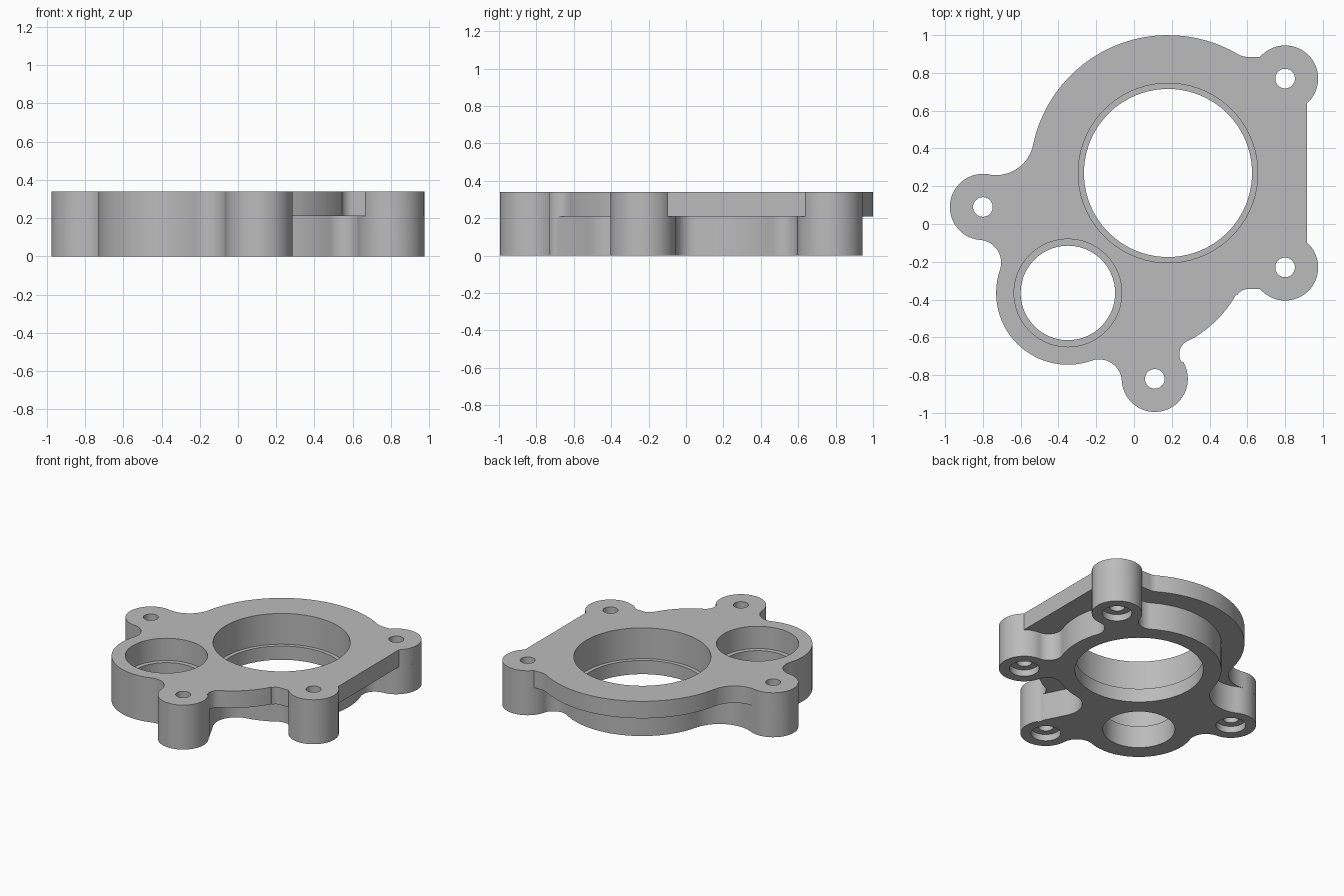
import bpy
import bmesh
from math import atan2, ceil, cos, hypot, pi, sin, sqrt

if "Cube" in bpy.data.objects:
    bpy.data.objects.remove(bpy.data.objects["Cube"], do_unlink=True)

HEIGHT, STEP = 0.34, 0.21

grey = bpy.data.materials.new("cast grey")
grey.use_nodes = True
GREY = (0.5, 0.5, 0.5, 1)
grey.diffuse_color = GREY
grey.node_tree.nodes["Principled BSDF"].inputs["Base Color"].default_value = GREY


def fillet(c1, c2, r):
    """Concave circle touching two circles, on the left of c1 -> c2."""
    dx, dy = c2[0] - c1[0], c2[1] - c1[1]
    d = hypot(dx, dy)
    a = ((c1[2] + r) ** 2 - (c2[2] + r) ** 2 + d * d) / (2 * d)
    h = sqrt((c1[2] + r) ** 2 - a * a)
    return (c1[0] + (a * dx - h * dy) / d, c1[1] + (a * dy + h * dx) / d, r, -1)


def join_angle(circle, other):
    return atan2(other[1] - circle[1], other[0] - circle[0])


def outline(items):
    """Chain of points (x, y) and touching arcs (x, y, r, turn)."""
    pts = []
    for i, item in enumerate(items):
        if len(item) == 2:
            new = [item]
        else:
            x, y, r, turn = item
            start = join_angle(item, items[i - 1])
            end = join_angle(item, items[(i + 1) % len(items)])
            sweep = ((end - start) * turn) % (2 * pi)
            n = max(3, ceil(sweep / 0.08))
            new = [(x + r * cos(start + turn * sweep * k / n),
                    y + r * sin(start + turn * sweep * k / n)) for k in range(n + 1)]
        for p in new:
            if not pts or hypot(p[0] - pts[-1][0], p[1] - pts[-1][1]) > 0.003:
                pts.append(p)
    if hypot(pts[0][0] - pts[-1][0], pts[0][1] - pts[-1][1]) < 0.003:
        pts.pop()
    return pts


def prism(name, pts, z0, z1):
    bm = bmesh.new()
    face = bm.faces.new([bm.verts.new((x, y, z0)) for x, y in pts])
    top = bmesh.ops.extrude_face_region(bm, geom=[face])["geom"]
    bmesh.ops.translate(bm, vec=(0, 0, z1 - z0),
                        verts=[v for v in top if isinstance(v, bmesh.types.BMVert)])
    bmesh.ops.recalc_face_normals(bm, faces=bm.faces)
    mesh = bpy.data.meshes.new(name)
    bm.to_mesh(mesh)
    bm.free()
    mesh.materials.append(grey)
    obj = bpy.data.objects.new(name, mesh)
    bpy.context.collection.objects.link(obj)
    return obj


def cylinder(name, x, y, r, z0, z1, n=96):
    return prism(name, [(x + r * cos(2 * pi * k / n), y + r * sin(2 * pi * k / n))
                        for k in range(n)], z0, z1)


def combine(target, tool, operation):
    mod = target.modifiers.new(operation.lower(), "BOOLEAN")
    mod.operation, mod.object, mod.solver = operation, tool, "EXACT"
    graph = bpy.context.evaluated_depsgraph_get()
    mesh = bpy.data.meshes.new_from_object(target.evaluated_get(graph))
    target.modifiers.clear()
    target.data = mesh
    bpy.data.objects.remove(tool, do_unlink=True)


# Main circles: four screw bosses, large flange, small ring, lower ring
BOSS = 0.175
back_boss = (0.80, 0.77, BOSS, 1)
front_boss = (0.80, -0.23, BOSS, 1)
low_boss = (0.11, -0.82, BOSS, 1)
side_boss = (-0.80, 0.09, BOSS, 1)
flange = (0.18, 0.27, 0.73, 1)
ring = (0.18, 0.27, 0.57, 1)
small_ring = (-0.35, -0.365, 0.38, 1)

# Outline shared by both levels, from the side boss to the low boss
shared = [side_boss, fillet(small_ring, side_boss, 0.12), small_ring,
          fillet(low_boss, small_ring, 0.12), low_boss, (0.32, -0.69, 0.08, -1)]

# Upper plate with a straight edge between the two left bosses
plate = prism("plate", outline(
    [(0.915, 0.638), back_boss, (0.668, 0.885), (0.60, 0.885),
     (0.60, 0.979, 0.094, -1), flange, fillet(side_boss, flange, 0.20)] + shared +
    [(0, -0.07, 0.62, 1), (0.60, -0.405, 0.06, -1), (0.60, -0.345),
     (0.668, -0.345), front_boss, (0.915, -0.098)]), STEP, HEIGHT)

# Narrower lower body, with filleted necks to the bosses
housing = prism("housing", outline(
    [back_boss, fillet(ring, back_boss, 0.10), ring,
     fillet(side_boss, ring, 0.25)] + shared +
    [(0.24, -0.69), (0.155, -0.52), (0.30, -0.45, 0.16, -1), ring,
     fillet(front_boss, ring, 0.10), front_boss, fillet(ring, front_boss, 0.10),
     ring, fillet(back_boss, ring, 0.10)]), 0, STEP)
combine(housing, plate, "UNION")

# Stepped bores: wide from the top down to a ledge, narrower below
for x, y, wide, narrow, ledge in ((0.18, 0.27, 0.475, 0.445, 0.105),
                                  (-0.35, -0.365, 0.285, 0.25, 0.17)):
    combine(housing, cylinder("bore", x, y, narrow, -0.1, 0.5), "DIFFERENCE")
    combine(housing, cylinder("seat", x, y, wide, ledge, 0.5), "DIFFERENCE")

# Screw holes, counterbored from below
for x, y, _, _ in (back_boss, front_boss, low_boss, side_boss):
    combine(housing, cylinder("screw_hole", x, y, 0.052, -0.1, 0.5, 40), "DIFFERENCE")
    combine(housing, cylinder("counterbore", x, y, 0.103, -0.1, 0.05, 48), "DIFFERENCE")

bpy.ops.object.select_all(action="DESELECT")
housing.select_set(True)
bpy.context.view_layer.objects.active = housing
bpy.ops.object.shade_smooth_by_angle(angle=0.5)
